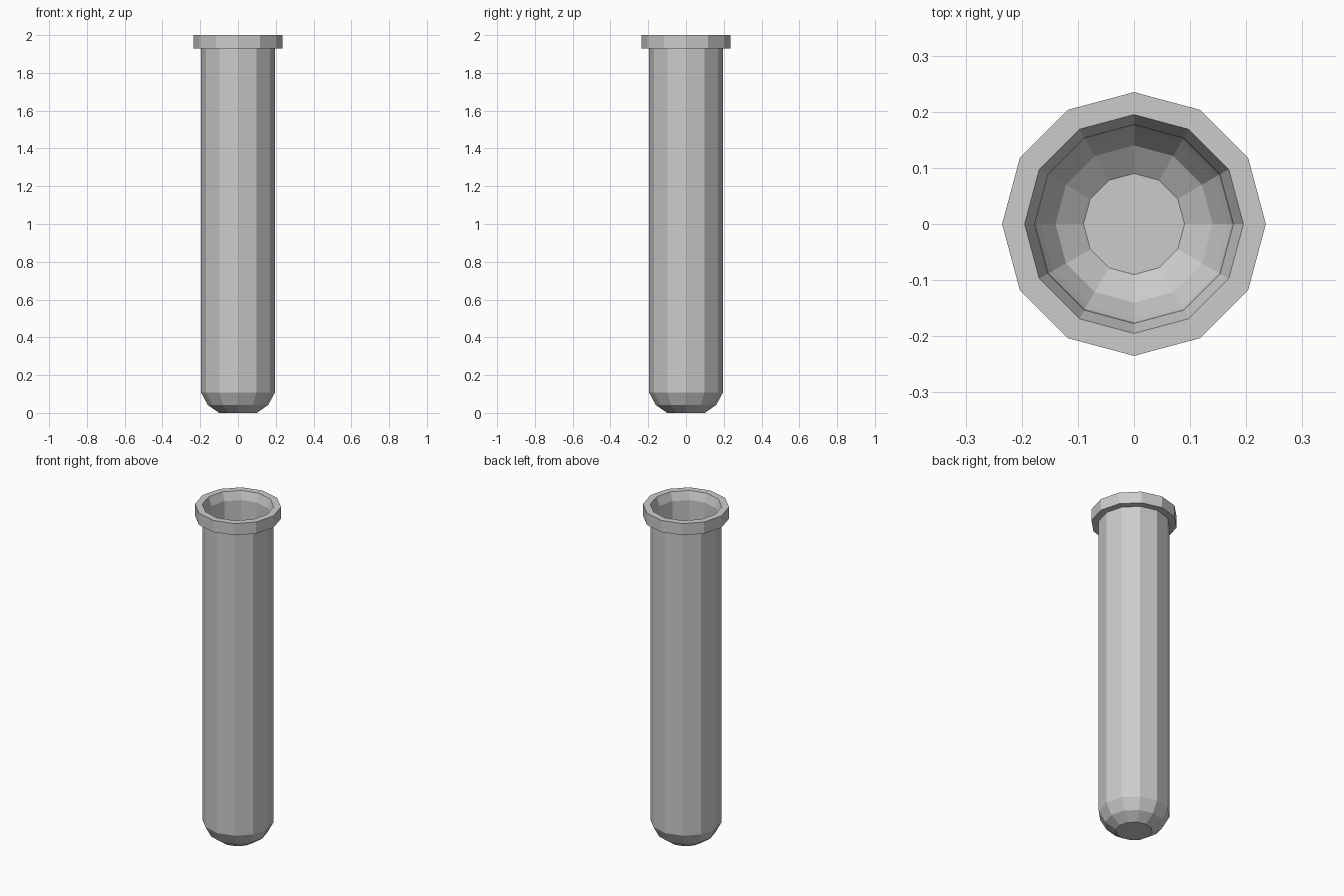
import bpy, bmesh
from math import cos, sin, tau

if "Cube" in bpy.data.objects:
    bpy.data.objects.remove(bpy.data.objects["Cube"])

SIDES = 12


def lathe(name, profile):
    """Revolve a (radius, z) profile, capping its first and last rings."""
    bm = bmesh.new()
    rings = [[bm.verts.new((r * cos(tau * i / SIDES), r * sin(tau * i / SIDES), z))
              for i in range(SIDES)] for r, z in profile]
    for a, b in zip(rings, rings[1:]):
        for i in range(SIDES):
            j = (i + 1) % SIDES
            bm.faces.new((a[i], a[j], b[j], b[i]))
    bm.faces.new(rings[0][::-1])
    bm.faces.new(rings[-1])
    bmesh.ops.recalc_face_normals(bm, faces=bm.faces)
    mesh = bpy.data.meshes.new(name)
    bm.to_mesh(mesh)
    bm.free()
    obj = bpy.data.objects.new(name, mesh)
    bpy.context.collection.objects.link(obj)
    return obj


# Rounded base, straight wall and flared lip on the outside
outside = [(0.10, 0), (0.16, 0.042), (0.195, 0.107), (0.195, 1.93),
           (0.235, 1.93), (0.235, 2.0)]
# Chamfered mouth, hollow bore and rounded floor on the inside
inside = [(0.195, 2.0), (0.177, 1.95), (0.175, 0.115), (0.167, 0.10),
          (0.14, 0.055), (0.09, 0.02)]
lathe("test_tube", outside + inside)
